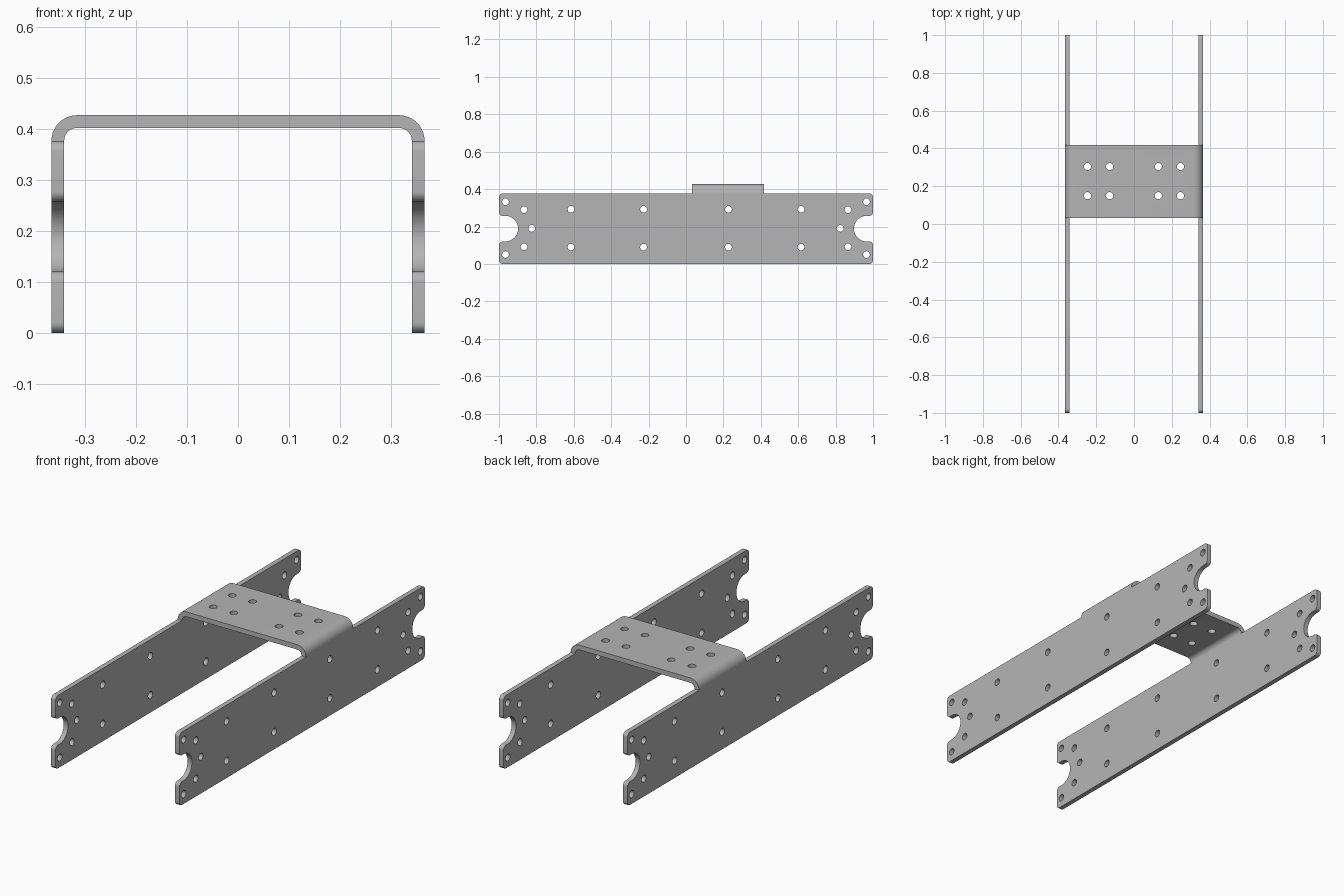
import bpy, bmesh, math
from mathutils import Matrix, Vector

if "Cube" in bpy.data.objects:
    bpy.data.objects.remove(bpy.data.objects["Cube"])

steel = bpy.data.materials.new("grey_steel")
steel.diffuse_color = (0.46, 0.46, 0.46, 1)
steel.use_nodes = True
steel.node_tree.nodes["Principled BSDF"].inputs["Base Color"].default_value = steel.diffuse_color


def fillet(corners, n=10):
    """Outline from (x, y, radius) right-angle corners, rounded."""
    out = []
    for i, (x, y, r) in enumerate(corners):
        p = Vector((x, y))
        if r == 0:
            out.append(p)
            continue
        a = (Vector(corners[i - 1][:2]) - p).normalized()
        b = (Vector(corners[(i + 1) % len(corners)][:2]) - p).normalized()
        c = p + r * (a + b)
        for k in range(n + 1):
            t = math.pi / 2 * k / n
            out.append(c - r * (b * math.cos(t) + a * math.sin(t)))
    return out


def circle(x, y, r, n=28):
    return [Vector((x + r * math.cos(2 * math.pi * k / n),
                    y + r * math.sin(2 * math.pi * k / n))) for k in range(n)]


def sheet(name, outlines, thickness, matrix):
    """Flat sheet with holes: filled 2D curve, extruded, turned into a mesh."""
    cu = bpy.data.curves.new(name, 'CURVE')
    cu.dimensions = '2D'
    cu.fill_mode = 'BOTH'
    cu.extrude = thickness / 2
    for pts in outlines:
        s = cu.splines.new('POLY')
        s.points.add(len(pts) - 1)
        for q, p in zip(s.points, pts):
            q.co = (p.x, p.y, 0, 1)
        s.use_cyclic_u = True
    tmp = bpy.data.objects.new(name + "_curve", cu)
    bpy.context.collection.objects.link(tmp)
    dg = bpy.context.evaluated_depsgraph_get()
    me = bpy.data.meshes.new_from_object(tmp.evaluated_get(dg))
    bpy.data.objects.remove(tmp)
    bm = bmesh.new()
    bm.from_mesh(me)
    bmesh.ops.remove_doubles(bm, verts=bm.verts, dist=1e-5)
    bm.transform(matrix)
    bmesh.ops.recalc_face_normals(bm, faces=bm.faces)
    bm.to_mesh(me)
    bm.free()
    me.name = name
    ob = bpy.data.objects.new(name, me)
    bpy.context.collection.objects.link(ob)
    return ob


def finish(ob):
    me = ob.data
    me.materials.clear()
    me.materials.append(steel)
    me.shade_smooth()
    me.set_sharp_from_angle(angle=math.radians(30))


T = 0.025      # sheet thickness
H = 0.376      # side plate height
R = 0.018      # hole radius
YZ = Matrix(((0, 0, 1, 0), (1, 0, 0, 0), (0, 1, 0, 0), (0, 0, 0, 1)))
XZ = Matrix(((1, 0, 0, 0), (0, 0, -1, 0), (0, 1, 0, 0), (0, 0, 0, 1)))

# Side plates: rounded ends with a round notch, and mirrored bolt holes
lo, hi, d = 0.12, 0.257, 0.898
c = 0.02
outline = fillet([(-1, 0, c), (1, 0, c), (1, lo, c), (d, lo, 0.068), (d, hi, 0.068), (1, hi, c),
                  (1, H, c), (-1, H, c), (-1, hi, c), (-d, hi, 0.068), (-d, lo, 0.068), (-1, lo, c)])
holes = []
for s in (-1, 1):
    for y, z in ((0.965, 0.05), (0.965, 0.332), (0.866, 0.092), (0.866, 0.29), (0.825, 0.19),
                 (0.615, 0.09), (0.615, 0.292), (0.227, 0.09), (0.227, 0.292)):
        holes.append(circle(s * y, z, R))
for side, s in (("left", -1), ("right", 1)):
    finish(sheet(side + "_side_plate", [outline] + holes, T,
                 Matrix.Translation((s * 0.3535, 0, 0)) @ YZ))

# Bridge: bent strip joining the plates over the top
X, Z, Y0, Y1 = 0.366, 0.427, 0.031, 0.417
xi, zi = X - T, Z - T
strip = fillet([(-X, H, 0), (-X, Z, 0.05), (X, Z, 0.05), (X, H, 0),
                (xi, H, 0), (xi, zi, 0.025), (-xi, zi, 0.025), (-xi, H, 0)])
bridge = sheet("top_bridge", [strip], Y1 - Y0,
               Matrix.Translation((0, (Y0 + Y1) / 2, 0)) @ XZ)

# Bridge bolt holes
cutter = sheet("hole_cutter", [circle(x, y, 0.019) for x in (-0.246, -0.129, 0.129, 0.246)
                               for y in (0.15, 0.304)], 0.1, Matrix.Translation((0, 0, 0.415)))
cutter.hide_render = True
mod = bridge.modifiers.new("holes", 'BOOLEAN')
mod.operation = 'DIFFERENCE'
mod.solver = 'EXACT'
mod.object = cutter
dg = bpy.context.evaluated_depsgraph_get()
cut = bpy.data.meshes.new_from_object(bridge.evaluated_get(dg))
bridge.modifiers.clear()
bridge.data = cut
bpy.data.objects.remove(cutter)
finish(bridge)
